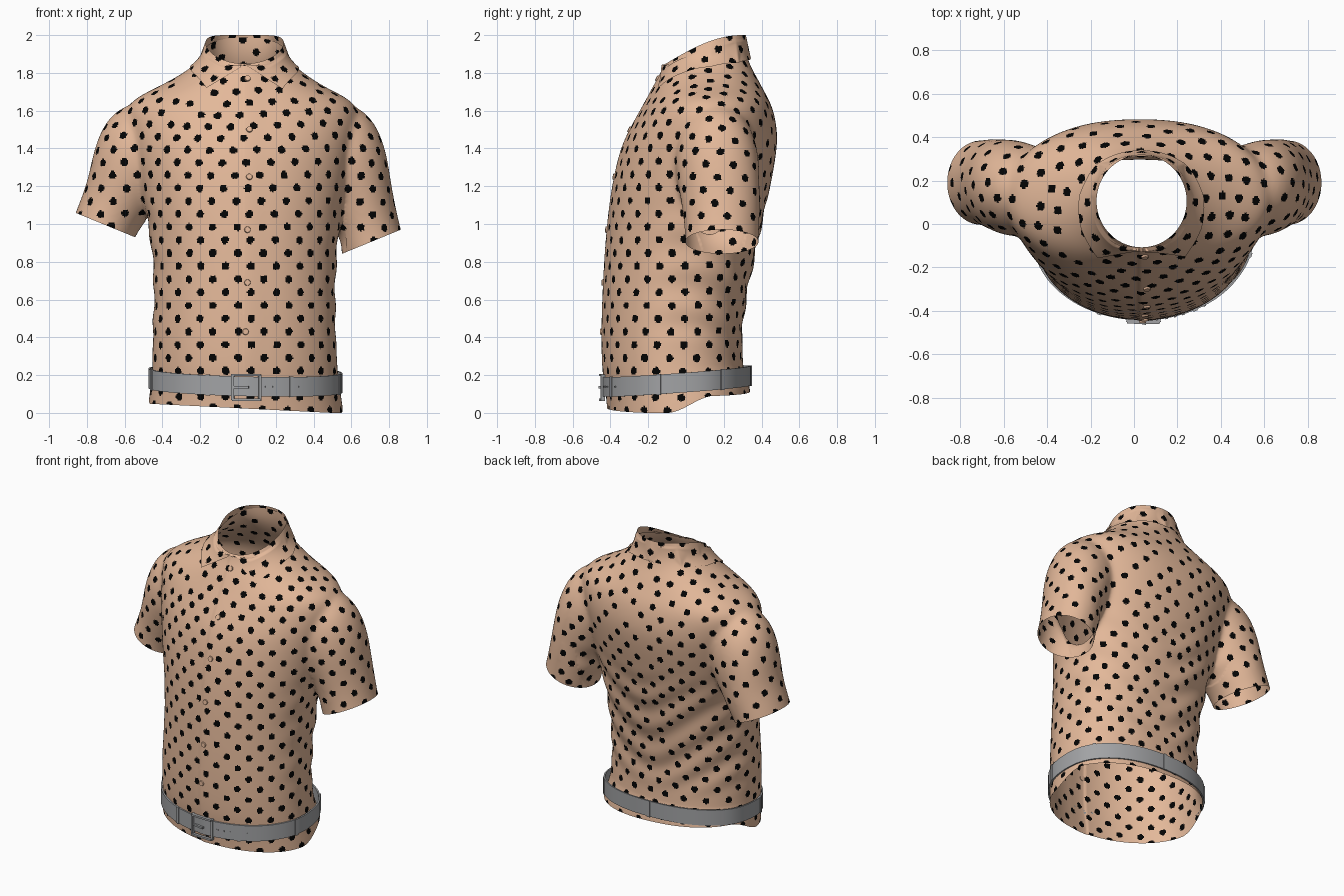
import bpy, bmesh, math
from math import sin, cos, pi, radians
from mathutils import Vector, Matrix
from mathutils.bvhtree import BVHTree
from mathutils.kdtree import KDTree

if "Cube" in bpy.data.objects:
    bpy.data.objects.remove(bpy.data.objects["Cube"])


def material(name, c):
    m = bpy.data.materials.new(name)
    m.diffuse_color = (*c, 1)
    m.use_nodes = True
    m.node_tree.nodes["Principled BSDF"].inputs["Base Color"].default_value = m.diffuse_color
    return m


TAN = material("tan cloth", (0.77, 0.48, 0.32))
BLACK = material("black dots", (0.001, 0.001, 0.001))
GREY = material("grey leather", (0.36, 0.365, 0.375))


def make(name, bm, mats, smooth=True):
    me = bpy.data.meshes.new(name)
    for f in bm.faces:
        f.smooth = smooth
    bm.to_mesh(me)
    bm.free()
    for m in mats:
        me.materials.append(m)
    ob = bpy.data.objects.new(name, me)
    bpy.context.collection.objects.link(ob)
    return ob


def loft(bm, rings):
    vs = [[bm.verts.new(p) for p in r] for r in rings]
    n = len(vs[0])
    for a, b in zip(vs, vs[1:]):
        for i in range(n):
            bm.faces.new((a[i], a[(i + 1) % n], b[(i + 1) % n], b[i]))
    bm.faces.new(vs[0][::-1])
    bm.faces.new(vs[-1])


def step(a, b, x):
    t = min(1, max(0, (x - a) / (b - a)))
    return t * t * (3 - 2 * t)


# Torso cross-sections: z, left x, right x, front y, back y
TORSO = [(-.2, -.48, .565, -.40, .345), (-.05, -.48, .565, -.41, .345), (.1, -.465, .545, -.42, .335),
         (.2, -.455, .53, -.44, .305), (.4, -.455, .52, -.445, .295), (.6, -.445, .515, -.44, .315),
         (.8, -.45, .52, -.43, .36), (1, -.475, .54, -.415, .40), (1.2, -.52, .575, -.39, .45),
         (1.4, -.56, .61, -.345, .485), (1.5, -.58, .63, -.295, .485), (1.6, -.60, .64, -.24, .465),
         (1.66, -.56, .60, -.205, .44), (1.72, -.44, .47, -.175, .405), (1.77, -.34, .39, -.145, .38),
         (1.82, -.26, .32, -.12, .35), (1.88, -.19, .26, -.105, .325), (1.95, -.165, .235, -.10, .31),
         (2.15, -.165, .235, -.10, .31), (2.3, -.165, .235, -.10, .31)]


def torso_point(a, z):
    for p, q in zip(TORSO, TORSO[1:]):
        if z <= q[0]:
            break
    k = (z - p[0]) / (q[0] - p[0])
    xl, xr, yf, yb = [u + (v - u) * k for u, v in zip(p[1:], q[1:])]
    e = 1 if cos(a) > 0 else 0.87  # back is a little boxier
    s, c = sin(a), -cos(a)
    return Vector(((xl + xr) / 2 + (xr - xl) / 2 * math.copysign(abs(s) ** e, s),
                   (yf + yb) / 2 + (yb - yf) / 2 * math.copysign(abs(c) ** e, c), z))


# Sleeve cross-sections: outer x, outer z, inner x, inner z, centre y, half depth
SLEEVE = [(.46, 1.66, .38, 1.25, .16, .18), (.62, 1.635, .45, 1.12, .16, .215), (.72, 1.555, .47, 1.07, .165, .225),
          (.785, 1.40, .50, 1.02, .175, .215), (.81, 1.22, .52, .97, .185, .208), (.833, 1.10, .535, .91, .19, .2),
          (.862, .97, .545, .84, .19, .195), (.89, .88, .58, .75, .19, .195), (.93, .78, .62, .65, .19, .19)]


def sleeve_ring(i, side):
    ox, oz, ix, iz, yc, yh = SLEEVE[i]
    if side < 0:  # left arm is lifted a little
        k = min(1, i / 6)
        ox, ix = ox - .03 * (1 - k ** 3), ix - .04 * (1 - k ** 3)
        oz, iz = oz + .09 * k * k, iz + .09 * k * k
    return Vector((side * ox, yc, oz)), Vector((side * ix, yc, iz)), yh


SEG = 40
bm = bmesh.new()
loft(bm, [[torso_point(2 * pi * i / SEG, r[0]) for i in range(SEG)] for r in TORSO])
for side in (1, -1):
    rings = []
    for i in range(len(SLEEVE)):
        o, n, yh = sleeve_ring(i, side)
        rings.append([(o + n) / 2 + (o - n) / 2 * cos(side * t) + Vector((0, yh * sin(side * t), 0))
                      for t in (2 * pi * j / SEG for j in range(SEG))])
    loft(bm, rings)
bmesh.ops.recalc_face_normals(bm, faces=bm.faces)
rough = make("shirt_body", bm, [TAN])

# Fuse torso and sleeves into one skin
rough.modifiers.new("sub", 'SUBSURF').levels = 2
rm = rough.modifiers.new("fuse", 'REMESH')
rm.mode = 'VOXEL'
rm.voxel_size = 0.0083
sm = rough.modifiers.new("smooth", 'SMOOTH')
sm.factor, sm.iterations = 0.5, 75
fused = bpy.data.meshes.new_from_object(rough.evaluated_get(bpy.context.evaluated_depsgraph_get()))
bpy.data.objects.remove(rough)
bm = bmesh.new()
bm.from_mesh(fused)


# Open the hem, neck and sleeves
def cut(co, no, keep=lambda p: True):
    vs = [v for v in bm.verts if keep(v.co)]
    s = set(vs)
    es = [e for e in bm.edges if all(v in s for v in e.verts)]
    fs = [f for f in bm.faces if all(v in s for v in f.verts)]
    bmesh.ops.bisect_plane(bm, geom=vs + es + fs, plane_co=co, plane_no=no, clear_outer=True)


cut((0, 0, 0), (0, 0, -1))
cut((0, -.105, 1.842), (0, -.35, 1))
for side in (1, -1):
    o, n, _ = sleeve_ring(6, side)
    d = o - n
    cut(o, Vector((side * abs(d.z), 0, -abs(d.x))),
        lambda p: p.z < 1.15 and p.x * side > .53 - .2 * (p.y - .19))

# Folds, placket step and curved hem
bm.normal_update()
moves = []
for v in bm.verts:
    x, y, z = v.co
    w = step(.28, .5, z) * (1 - step(.95, 1.25, z)) * step(-.3, .1, y) * (abs(x - .04) < .53)
    d = .006 * w * sin(30 * (z - .75 * math.hypot(x - .04, .12)) + 4 * x)
    if y < 0 and z < 1.86 and v.normal.y < -.3:
        d += .006 * step(.018, .024, x) * (1 - step(.03, .16, x))
    moves.append(v.normal * d)
for v, m in zip(bm.verts, moves):
    v.co += m
    x, y, z = v.co
    if z < .25:
        hem = max(0, .025 - .05 * x) + .09 * step(-.1, .15, y)
        v.co.z = hem + z * (.25 - hem) / .25
bm.normal_update()
body_tree = BVHTree.FromBMesh(bm)


# Polka dots: grow a staggered lattice over the surface, then colour the faces near each point
def paint_dots(bm, starts, snap, gap=.0695, radius=.0205):
    tree = BVHTree.FromBMesh(bm)
    dots, i = [tree.find_nearest(Vector(s))[:2] for s in starts], 0
    while i < len(dots) and len(dots) < 2500:
        p, n = dots[i]
        i += 1
        up = Vector((0, 0, 1)) if abs(n.z) < .9 else Vector((0, 1, 0))
        u = (up - n * up.dot(n)).normalized()
        r = u.cross(n)
        for a, b in ((1, 1), (-1, 1), (1, -1), (-1, -1)):
            q = p + (r * a + u * b) * gap
            c, m, _, dist = tree.find_nearest(q)
            if dist < snap and all((c - k[0]).length_squared > .0064 for k in dots):
                dots.append((c, m))
    kd = KDTree(len(dots))
    for j, k in enumerate(dots):
        kd.insert(k[0], j)
    kd.balance()
    for f in bm.faces:
        f.material_index = int(kd.find(f.calc_center_median())[2] < radius)


paint_dots(bm, [(.07, -.44, .5)], .03)
make("shirt_body", bm, [TAN, BLACK])

# Folded collar: lower edge as angle, sideways distance, y, z
LEAF = [(0, 0, -.115, 1.84), (.5, .2, -.15, 1.715), (1.1, .255, 0, 1.77), (1.7, .265, .13, 1.81),
        (2.4, .2, .28, 1.855), (pi, 0, .345, 1.87)]


def leaf_edge(a):
    t = min(abs(a), pi)
    for p, q in zip(LEAF, LEAF[1:]):
        if t <= q[0]:
            break
    k = (t - p[0]) / (q[0] - p[0])
    d, y, z = [u + (v - u) * k for u, v in zip(p[1:], q[1:])]
    return Vector((.035 + math.copysign(d, a), y, z))


bm = bmesh.new()
COLS, ROWS = 200, 18
grid = []
for i in range(COLS + 1):
    a = -pi + 2 * pi * i / COLS
    y = .105 - .212 * cos(a)
    top = Vector((.035 + .207 * sin(a), y, 1.85 + .15 * sin(min(1, (y + .105) / .40) * pi / 2)))
    col = []
    for j in range(ROWS + 1):
        p = top.lerp(leaf_edge(a), j / ROWS)
        c, n, _, _ = body_tree.find_nearest(p)
        if j > 3 and ((p - c).dot(n) < .008 or j == ROWS):
            p = c + n * .008
        col.append(bm.verts.new(p))
    grid.append(col)
for a, b in zip(grid, grid[1:]):
    for j in range(ROWS):
        bm.faces.new((a[j], a[j + 1], b[j + 1], b[j]))
bmesh.ops.remove_doubles(bm, verts=bm.verts, dist=.0006)
bm.normal_update()
paint_dots(bm, [(.035, .34, 1.93), (-.13, -.14, 1.78), (.2, -.14, 1.78), (-.2, .1, 1.86), (.27, .1, 1.86)], .05)
make("collar", bm, [TAN, BLACK])

# Buttons down the placket
bm = bmesh.new()
for x, z in ((.05, 1.77), (.06, 1.5), (.06, 1.25), (.05, .97), (.05, .69), (.04, .43)):
    c, n, _, _ = body_tree.ray_cast(Vector((x, -1, z)), Vector((0, 1, 0)))
    mat = Matrix.Translation(c + n * .002) @ n.to_track_quat('Z', 'Y').to_matrix().to_4x4()
    bmesh.ops.create_cone(bm, cap_ends=True, segments=20, radius1=.018, radius2=.015, depth=.012, matrix=mat)
make("buttons", bm, [TAN], False)


# Belt fitted around the cloth, lower at the front
def belt_point(a, off, dz=0):
    p = torso_point(a, .165)
    z = .168 + .06 * (p.y + .07) - .012 * sin(a) - .006 * cos(a)
    axis = Vector((.04, -.055, 0))
    d = (Vector((p.x, p.y, 0)) - axis).normalized()
    reach = 0
    for h in (-.04, 0, .04):
        hit = body_tree.ray_cast(axis + Vector((0, 0, z + h)), d)
        reach = max(reach, hit[3] or 0)
    return axis + d * (reach + off) + Vector((0, 0, z + dz))


bm = bmesh.new()
N = 120
SECTION = ((.002, -.052), (.012, -.052), (.012, .052), (.002, .052))
vs = [[bm.verts.new(belt_point(2 * pi * i / N, o, d)) for o, d in SECTION] for i in range(N)]
for i in range(N):
    for j in range(4):
        bm.faces.new((vs[i][j], vs[(i + 1) % N][j], vs[(i + 1) % N][(j + 1) % 4], vs[i][(j + 1) % 4]))
bmesh.ops.recalc_face_normals(bm, faces=bm.faces)
belt = make("belt", bm, [GREY])
bpy.context.view_layer.objects.active = belt
belt.select_set(True)
bpy.ops.object.shade_smooth_by_angle(angle=radians(40))


def plates(name, items):  # angle, height offset, width, height, thickness
    bm = bmesh.new()
    for a, dz, w, h, t in items:
        tan = belt_point(a + .04, .013) - belt_point(a - .04, .013)
        m = Matrix.Translation(belt_point(a, .013, dz)) @ Matrix.Rotation(math.atan2(tan.y, tan.x), 4, 'Z')
        bmesh.ops.create_cube(bm, size=1, matrix=m @ Matrix.Diagonal((w, t, h, 1)))
    make(name, bm, [GREY], False)


plates("belt_loops", [(a, 0, .022, .11, .008) for a in (-.4, .5, 1.35, 2.2, 3.14, -2.2, -1.35)])
plates("belt_holes", [(a, 0, .012, .008, .006) for a in (.22, .3, .38, .6)])
plates("buckle", [(-.13, -.005, .014, .14, .022), (.15, -.005, .014, .14, .022),
                  (.01, .06, .15, .012, .02), (.01, -.07, .15, .012, .02)])
plates("buckle_prong", [(-.05, -.005, .09, .012, .026)])
